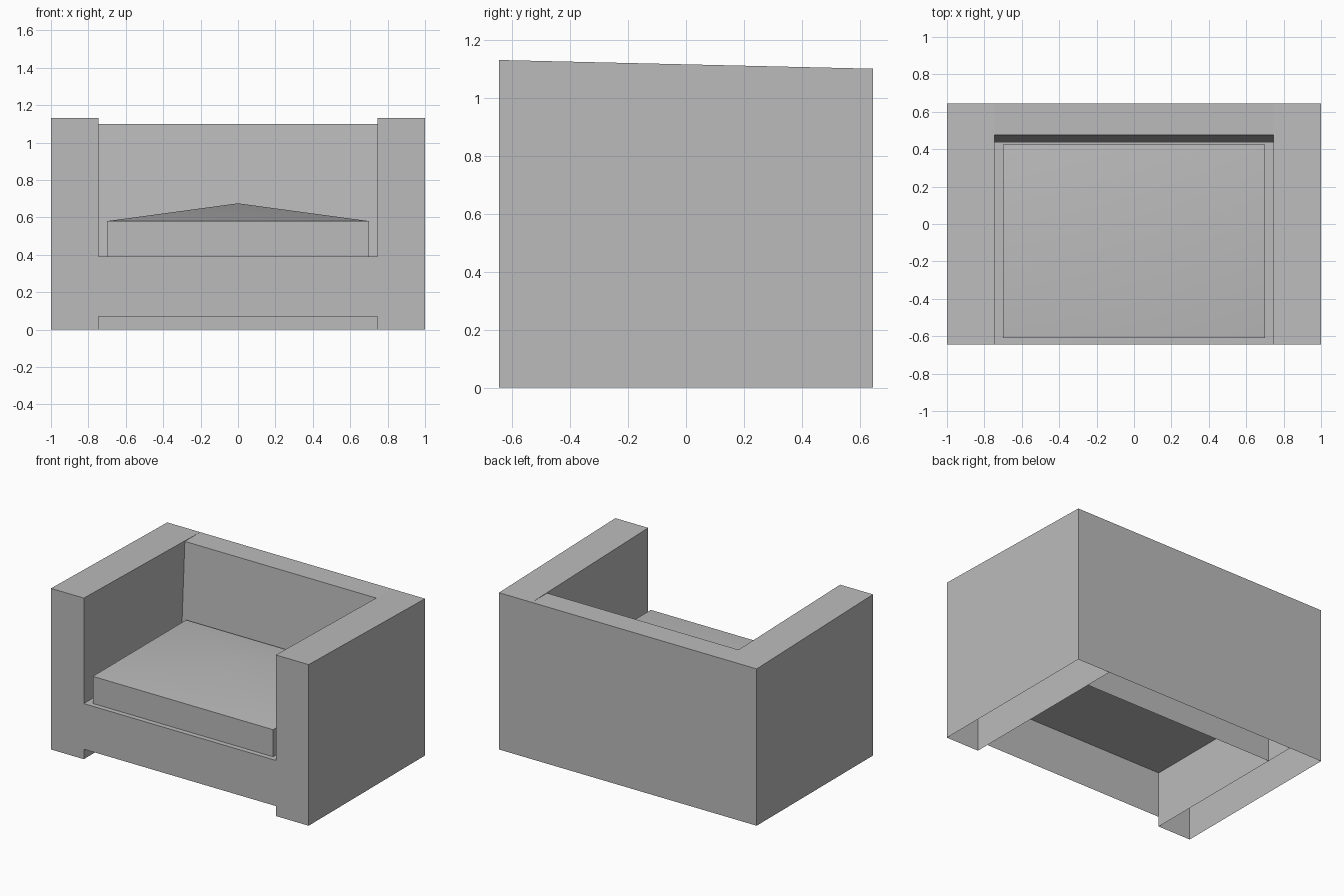
import bpy
import bmesh

cube = bpy.data.objects.get("Cube")
if cube:
    bpy.data.objects.remove(cube, do_unlink=True)

# One plain upholstery colour
grey = bpy.data.materials.new("upholstery_grey")
grey.use_nodes = True
colour = (0.5, 0.5, 0.5, 1)
grey.diffuse_color = colour
grey.node_tree.nodes["Principled BSDF"].inputs["Base Color"].default_value = colour

WIDTH, INNER = 1.0, 0.745      # half width, half gap between the arms
DEPTH = 0.645                  # half depth
DECK = 0.39                    # height of the seat deck
BACK_TOP, ARM_TOP = 1.10, 1.13
BACK_Y = 0.435                 # foot of the inner back


def finish(name, bm):
    mesh = bpy.data.meshes.new(name)
    bm.to_mesh(mesh)
    bm.free()
    mesh.materials.append(grey)
    obj = bpy.data.objects.new(name, mesh)
    bpy.context.collection.objects.link(obj)
    return obj


def sheet(name, profile, half):
    """Sweep an open (y, z) profile across x."""
    bm = bmesh.new()
    rows = [[bm.verts.new((x, y, z)) for x in (-half, half)] for y, z in profile]
    for a, b in zip(rows, rows[1:]):
        bm.faces.new((a[0], a[1], b[1], b[0]))
    return finish(name, bm)


def open_box(x0, x1, y0, y1, z0, z1):
    """Box without its bottom face."""
    bm = bmesh.new()
    bmesh.ops.create_cube(bm, size=1)
    for v in bm.verts:
        v.co = (x1 if v.co.x > 0 else x0,
                y1 if v.co.y > 0 else y0,
                z1 if v.co.z > 0 else z0)
    bottom = [f for f in bm.faces if f.normal.z < -0.9 or all(v.co.z == z0 for v in f.verts)]
    bmesh.ops.delete(bm, geom=bottom, context='FACES_ONLY')
    return bm


# Arms: hollow below, tops falling gently to the back
for side, x0, x1 in (("left", INNER, WIDTH), ("right", -WIDTH, -INNER)):
    bm = open_box(x0, x1, -DEPTH, DEPTH, 0, ARM_TOP)
    for v in bm.verts:
        if v.co.z > 0 and v.co.y > 0:
            v.co.z = BACK_TOP
    finish(side + "_arm", bm)

# Backrest: leaning inner face, flat top, straight outer face
sheet("backrest", [(BACK_Y, 0), (BACK_Y, DECK), (0.475, BACK_TOP),
                   (DEPTH, BACK_TOP), (DEPTH, 0)], INNER)

# Front rail and seat deck
sheet("seat_base", [(-DEPTH, 0.07), (-DEPTH, DECK), (BACK_Y, DECK)], INNER)

# Seat cushion with a softly peaked top
bm = open_box(-0.70, 0.70, -0.61, 0.425, DECK, 0.58)
bm.normal_update()
top = max(bm.faces, key=lambda f: f.calc_center_median().z)
peak = bmesh.ops.poke(bm, faces=[top])["verts"][0]
peak.co.z = 0.675
cushion = finish("seat_cushion", bm)
bpy.ops.object.select_all(action='DESELECT')
cushion.select_set(True)
bpy.context.view_layer.objects.active = cushion
bpy.ops.object.shade_smooth_by_angle(angle=0.52)
